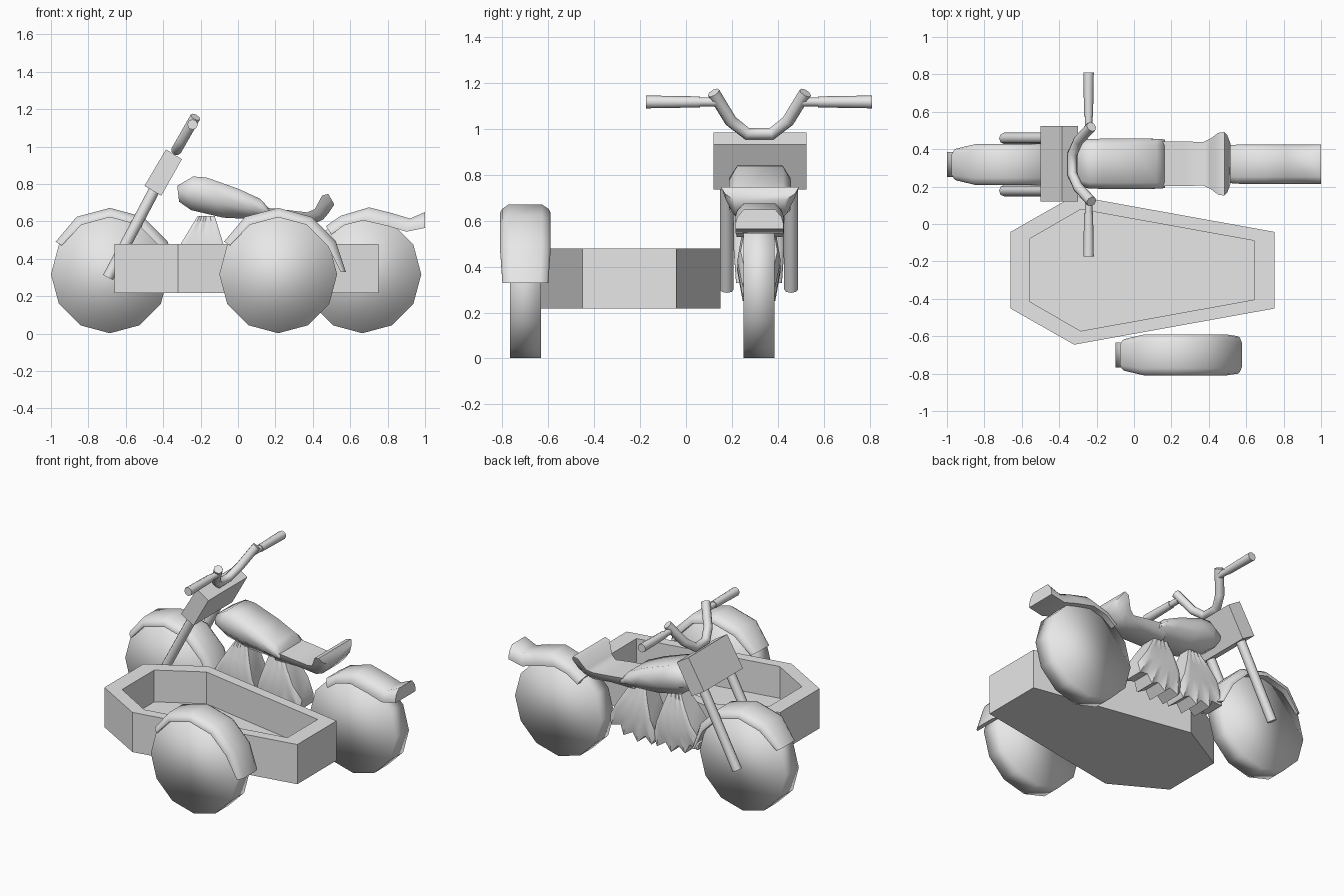
import bpy, bmesh
from math import radians, sin, cos, pi
from mathutils import Vector

cube = bpy.data.objects.get("Cube")
if cube:
    bpy.data.objects.remove(cube, do_unlink=True)

grey = bpy.data.materials.new("plain grey")
grey.use_nodes = True
grey.diffuse_color = (0.8, 0.8, 0.8, 1)
grey.node_tree.nodes["Principled BSDF"].inputs["Base Color"].default_value = (0.8, 0.8, 0.8, 1)

BIKE_Y, CAR_Y, AXLE_Z = 0.318, -0.70, 0.317


def finish(name, bm, smooth=None):
    """Turn a bmesh into an object; smooth is the sharp-edge angle in degrees."""
    bmesh.ops.recalc_face_normals(bm, faces=bm.faces)
    mesh = bpy.data.meshes.new(name)
    bm.to_mesh(mesh)
    bm.free()
    mesh.materials.append(grey)
    obj = bpy.data.objects.new(name, mesh)
    bpy.context.collection.objects.link(obj)
    if smooth:
        bpy.ops.object.select_all(action='DESELECT')
        obj.select_set(True)
        bpy.context.view_layer.objects.active = obj
        bpy.ops.object.shade_smooth_by_angle(angle=radians(smooth))
    return obj


def rod(name, a, b, r1, r2=None, sides=8, smooth=60):
    """Cylinder or cone between two points."""
    a, b = Vector(a), Vector(b)
    bm = bmesh.new()
    bmesh.ops.create_cone(bm, cap_ends=True, segments=sides, radius1=r1,
                          radius2=r1 if r2 is None else r2, depth=(b - a).length)
    bm.transform(Vector((0, 0, 1)).rotation_difference(b - a).to_matrix().to_4x4())
    bmesh.ops.translate(bm, verts=bm.verts, vec=(a + b) / 2)
    return finish(name, bm, smooth)


ARCH = [(1, 0), (1, .25), (.92, .6), (.65, 1)]
ROUND = [(.55, 0), (1, .35), (1, .72), (.75, 1)]
FLARE = [(.65, 0), (.9, .5), (1, 1)]


def loft(name, y, stations, half_section, smooth=70):
    """Skin symmetric sections; a station is (low x,z), (high x,z), half width."""
    section = half_section + [(-s, t) for s, t in reversed(half_section)]
    bm = bmesh.new()
    rings = []
    for low, high, width in stations:
        low, high = Vector(low), Vector(high)
        ring = []
        for side, t in section:
            p = low.lerp(high, t)
            ring.append(bm.verts.new((p.x, y + side * width, p.y)))
        rings.append(ring)
    n = len(section)
    for a, b in zip(rings, rings[1:]):
        for i in range(n):
            j = (i + 1) % n
            bm.faces.new((a[i], a[j], b[j], b[i]))
    bm.faces.new(rings[0])
    bm.faces.new(rings[-1])
    return finish(name, bm, smooth)


# Wheels: twelve-sided discs with a corner at the ground
for name, x, y in (("front_wheel", -.685, BIKE_Y), ("rear_wheel", .665, BIKE_Y),
                   ("sidecar_wheel", .215, CAR_Y)):
    bm = bmesh.new()
    bmesh.ops.create_cone(bm, cap_ends=True, segments=12, radius1=.315, radius2=.315, depth=.135)
    for v in bm.verts:
        v.co = (v.co.x + x, v.co.z + y, v.co.y + AXLE_Z)
    finish(name, bm, 180)


# Fenders wrapped over the front and sidecar wheels
def polar(x, radius, angle):
    return x + radius * cos(radians(angle)), AXLE_Z + radius * sin(radians(angle))


for name, x, y in (("front_fender", -.685, BIKE_Y), ("sidecar_fender", .215, CAR_Y)):
    arc = [(polar(x, .305, a), polar(x, .355, a), .11) for a in (120, 90, 60, 30)]
    arc.insert(0, (polar(x, .30, 149), polar(x, .338, 149), .085))
    arc.append((polar(x, .335, 2), polar(x, .362, 2), .1))
    loft(name, y, arc, ARCH)

# Rear fender with an upturned tail
loft("rear_fender", BIKE_Y + .002, [
    ((.50, .53), (.47, .575), .1), ((.57, .58), (.55, .63), .105),
    ((.67, .605), (.70, .675), .105), ((.80, .575), (.82, .645), .105),
    ((.90, .545), (.92, .615), .105), ((1, .565), (1, .65), .105)], ARCH)

# Fuel tank
loft("fuel_tank", .322, [
    ((-.315, .705), (-.325, .79), .105), ((-.25, .66), (-.24, .84), .132),
    ((-.08, .62), (-.17, .835), .135), ((.08, .612), (.0, .775), .135),
    ((.14, .612), (.12, .72), .133), ((.165, .625), (.165, .67), .13)], ROUND)

# Seat with a flared, raised back
loft("seat", BIKE_Y + .004, [
    ((.10, .60), (.13, .675), .12), ((.27, .60), (.27, .66), .12),
    ((.40, .585), (.37, .648), .115), ((.455, .61), (.41, .665), .135),
    ((.485, .645), (.45, .738), .165), ((.515, .69), (.483, .747), .17)], FLARE)

# Two engine cylinders: pleated fans with ridged lower edges
for name, flip in (("front_engine_cylinder", 1), ("rear_engine_cylinder", -1)):
    fan = []
    for i in range(9):
        a = radians(-42 + 64 * i / 8)
        reach = .37 if i % 2 else .325
        low = (-.11 + reach * sin(a), .62 - reach * cos(a))
        high = (-.13 + .09 * (i / 8 - .5), .63)
        fan.append(((-.04 + flip * low[0], low[1]), (-.04 + flip * high[0], high[1]),
                    .095 if i % 2 else .08))
    loft(name, BIKE_Y, fan, [(.75, 0), (1, .35), (.8, .7), (.5, 1)], 50)

# Fork legs and the block that holds them
for side, label in ((-1, "right"), (1, "left")):
    y = BIKE_Y + side * .14
    rod(label + "_fork_leg", (-.695, y, .30), (-.43, y, .80), .03)

bm = bmesh.new()
outline = [(-.50, .79), (-.41, .737), (-.30, .932), (-.385, .985)]
face = bm.faces.new([bm.verts.new((x, .12, z)) for x, z in outline])
walls = bmesh.ops.extrude_face_region(bm, geom=[face])["geom"]
bmesh.ops.translate(bm, vec=(0, .405, 0), verts=[v for v in walls if isinstance(v, bmesh.types.BMVert)])
finish("fork_block", bm)

# Handlebar bent tube in the plane of the fork
right_half = [(-.20, 1.158), (-.125, 1.035), (-.055, .98)]
path = right_half + [(-y, z) for y, z in reversed(right_half)]
curve = bpy.data.curves.new("handlebar", 'CURVE')
curve.dimensions = '3D'
curve.bevel_depth = .028
curve.bevel_resolution = 2
curve.use_fill_caps = True
spline = curve.splines.new('POLY')
spline.points.add(len(path) - 1)
for point, (y, z) in zip(spline.points, path):
    point.co = (-.335 + (z - .97) * .57, BIKE_Y + .002 + y, z, 1)
curve.materials.append(grey)
bpy.context.collection.objects.link(bpy.data.objects.new("handlebar", curve))

# Grips on thin stubs
for side, label in ((-1, "right"), (1, "left")):
    def at(offset):
        return -.243, BIKE_Y + side * offset, 1.118
    rod(label + "_grip_stub", at(.19), at(.27), .02)
    rod(label + "_grip", at(.258), at(.492), .024, .028)

# Sidecar tub: six-sided, with a hollow cockpit
outer = [(-.66, .205), (-.32, .398), (.75, .205)]
inner = [(-.557, .168), (-.285, .325), (.645, .157)]


def hexagon(bm, half, z):
    points = half + [(x, -y) for x, y in reversed(half)]
    return [bm.verts.new((x, y - .247, z)) for x, y in points]


bm = bmesh.new()
loops = [hexagon(bm, outer, .218), hexagon(bm, outer, .48),
         hexagon(bm, inner, .48), hexagon(bm, inner, .27)]
bm.faces.new(loops[0])
bm.faces.new(loops[-1])
for a, b in zip(loops, loops[1:]):
    for i in range(6):
        j = (i + 1) % 6
        bm.faces.new((a[i], a[j], b[j], b[i]))
finish("sidecar_tub", bm)
